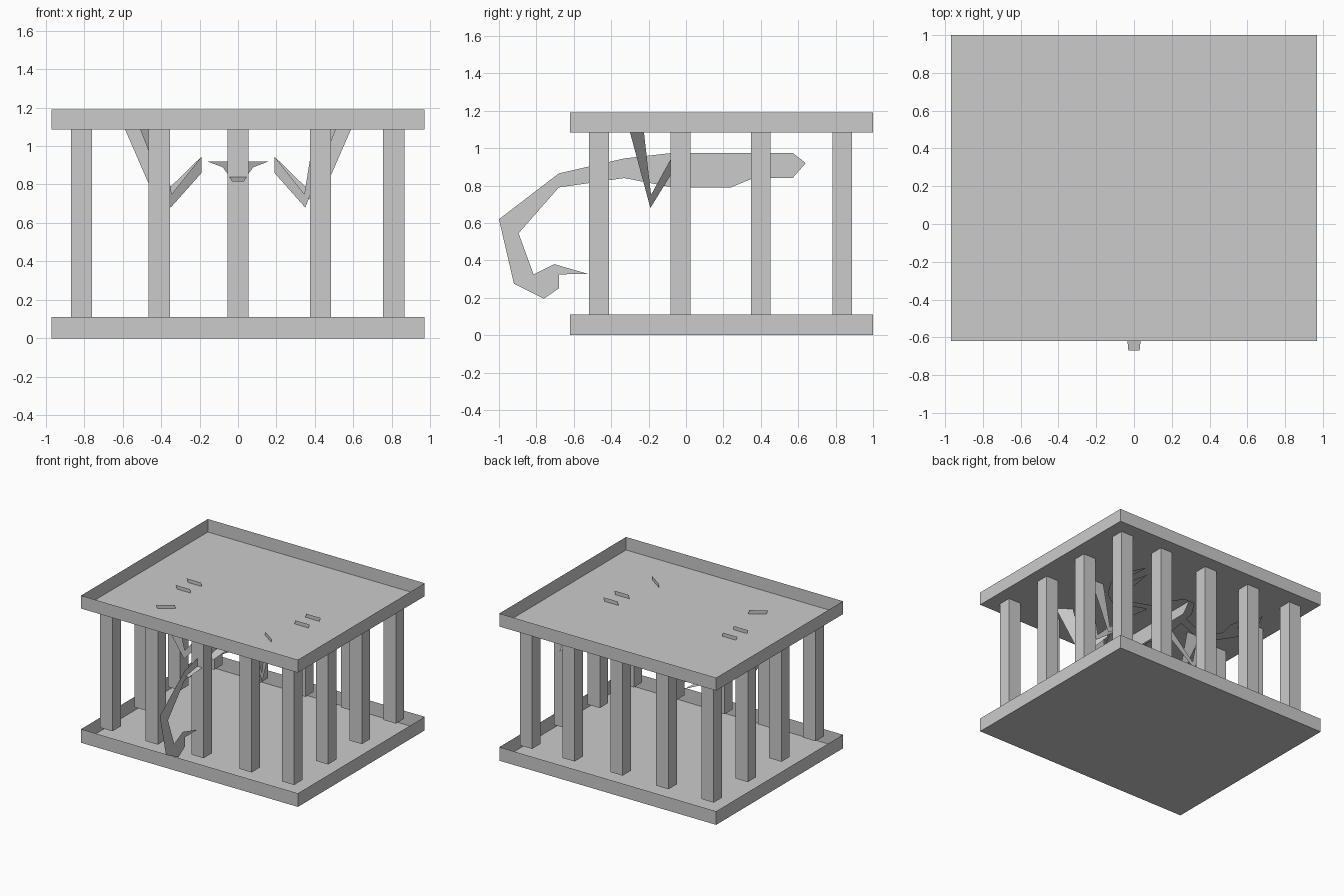
import bpy, bmesh
from mathutils import Vector

if "Cube" in bpy.data.objects:
    bpy.data.objects.remove(bpy.data.objects["Cube"])


def make(name, verts, faces):
    me = bpy.data.meshes.new(name)
    me.from_pydata([tuple(v) for v in verts], [], faces)
    me.update()
    ob = bpy.data.objects.new(name, me)
    bpy.context.collection.objects.link(ob)
    return ob


def sheet(name, pts):
    """Single flat outline, triangulated so concave shapes stay clean."""
    ob = make(name, pts, [list(range(len(pts)))])
    bm = bmesh.new()
    bm.from_mesh(ob.data)
    bmesh.ops.triangulate(bm, faces=bm.faces[:])
    bm.to_mesh(ob.data)
    bm.free()
    return ob


def open_box(name, x0, x1, y0, y1, z0, z1, floor):
    v = [(x, y, z) for z in (z0, z1) for x, y in ((x0, y0), (x1, y0), (x1, y1), (x0, y1))]
    f = [(i, (i + 1) % 4, (i + 1) % 4 + 4, i + 4) for i in range(4)]
    if floor:
        f.append((3, 2, 1, 0))
    return make(name, v, f)


# shallow trays: cage floor and cage roof
open_box("cage_floor", -.97, .97, -.62, 1, 0, .11, True)
open_box("cage_roof", -.97, .97, -.62, 1, 1.085, 1.19, True)

# bars around the perimeter
xs = (-.815, -.41, 0, .43, .81)
ys = (-.465, -.03, .40, .835)
for i, x in enumerate(xs):
    for j, y in enumerate(ys):
        if i in (0, 4) or j in (0, 3):
            open_box("cage_bar", x - .055, x + .055, y - .053, y + .053, .11, 1.085, False)

# creature: side profile of body and curled tail
profile = [(.64, .92), (.57, .975), (-.07, .975), (-.33, .945), (-.68, .865),
           (-1.0, .62), (-.92, .275), (-.76, .195), (-.68, .25), (-.68, .325),
           (-.525, .328), (-.705, .38), (-.815, .325), (-.895, .545), (-.68, .79),
           (-.33, .84), (-.07, .79), (.24, .79), (.36, .84), (.57, .84)]
sheet("body_profile", [(0, y, z) for y, z in profile])

# creature: plan of the body, bending down along the tail (y, z, half width)
plan = [(.64, .92, .05), (.5, .92, .14), (.2, .92, .19), (-.07, .92, .16),
        (-.25, .89, .08), (-.45, .85, .05), (-.67, .815, .03)]
verts = [(s * w, y, z) for y, z, w in plan for s in (-1, 1)]
make("body_plan", verts, [(2*i, 2*i + 2, 2*i + 3, 2*i + 1) for i in range(len(plan) - 1)])

# legs as upright sheets poking through the roof, and flat pincers
leg = [(.19, .945), (.19, .86), (.415, .69), (.60, 1.115), (.47, 1.115), (.40, .74)]
rear_leg = [(.19, .945), (.19, .86), (.35, .68), (.52, 1.115), (.405, 1.115), (.345, .75)]
pincer = [(.13, .43), (.13, .36), (.42, .25), (.53, .33), (.63, .48), (.64, .66),
          (.56, .82), (.57, .66), (.53, .56), (.49, .74), (.46, .56), (.49, .44), (.41, .32)]
for s in (-1, 1):
    for y in (.06, .2):
        sheet("leg", [(s * x, y, z) for x, z in leg])
    sheet("rear_leg", [(s * x, -.08 - .69 * (x - .19), z) for x, z in rear_leg])
    sheet("pincer", [(s * x, y, .92) for x, y in pincer])
